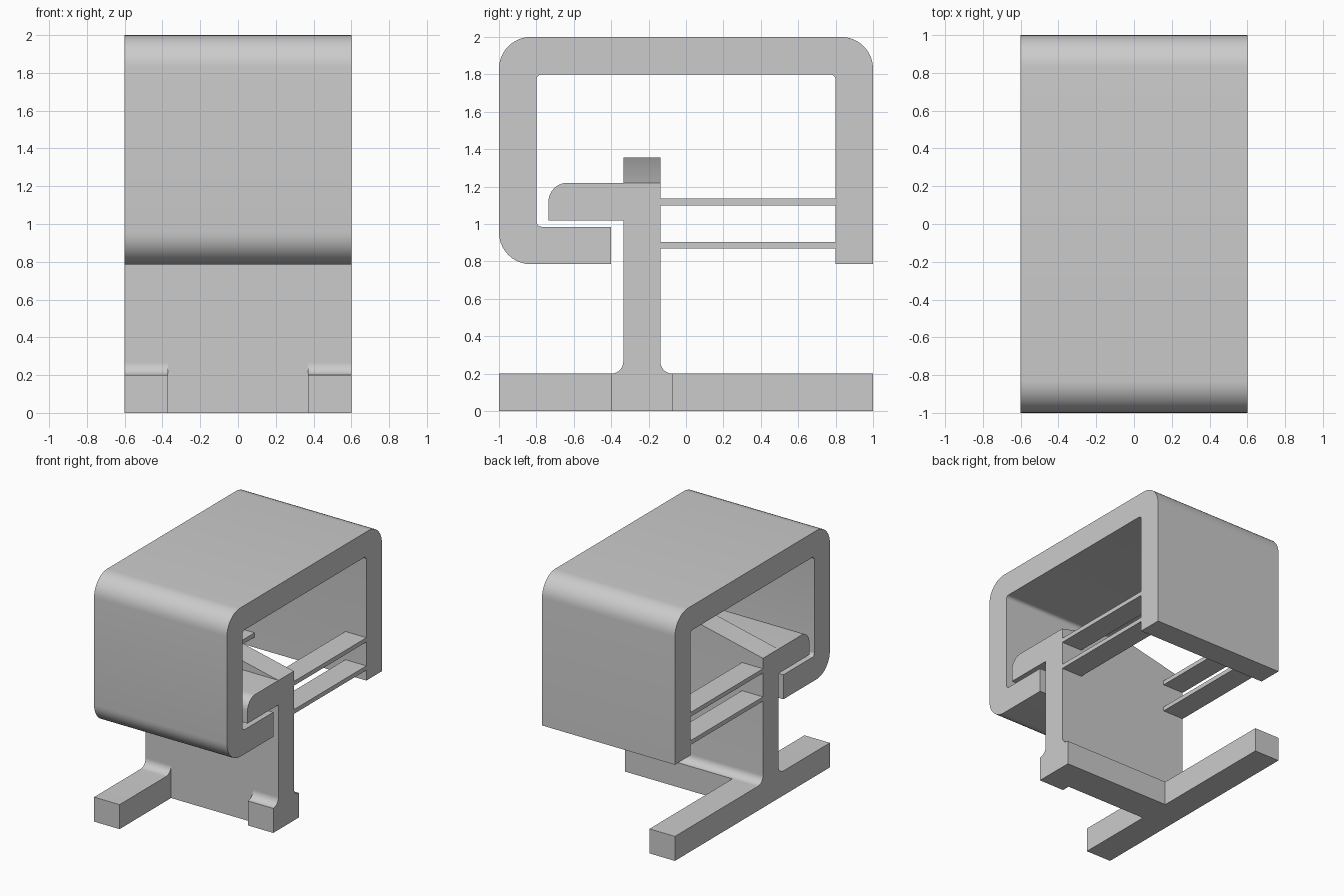
import bpy
import bmesh
from math import sin, cos, pi, radians
from mathutils import Vector

if "Cube" in bpy.data.objects:
    bpy.data.objects.remove(bpy.data.objects["Cube"])

grey = bpy.data.materials.new("plain_grey")
grey.use_nodes = True
grey.diffuse_color = (0.6, 0.6, 0.6, 1)
grey.node_tree.nodes["Principled BSDF"].inputs["Base Color"].default_value = (0.6, 0.6, 0.6, 1)

HALF = 0.6          # half width of the whole part
LEG_IN = 0.37       # inner side of the feet
FRONT, BACK = -0.335, -0.137   # faces of the upright wall


def rounded(points, steps=10):
    """Outline from (a, b, radius) corners; right-angle corners get arcs."""
    out = []
    for i, (a, b, r) in enumerate(points):
        p = Vector((a, b))
        if r == 0:
            out.append(p)
            continue
        before = points[i - 1]
        after = points[(i + 1) % len(points)]
        u = (Vector(before[:2]) - p).normalized()
        v = (Vector(after[:2]) - p).normalized()
        centre = p + r * (u + v)
        for k in range(steps + 1):
            t = k / steps * pi / 2
            out.append(centre - r * (v * cos(t) + u * sin(t)))
    return out


def extrude(name, points, start, end, axis="x"):
    """Sweep an outline (y, z along x, or x, z along y)."""
    bm = bmesh.new()

    def place(p):
        return (start, p.x, p.y) if axis == "x" else (p.x, start, p.y)

    face = bm.faces.new([bm.verts.new(place(p)) for p in rounded(points)])
    moved = bmesh.ops.extrude_face_region(bm, geom=[face])["geom"]
    shift = (end - start, 0, 0) if axis == "x" else (0, end - start, 0)
    bmesh.ops.translate(bm, vec=shift,
                        verts=[g for g in moved if isinstance(g, bmesh.types.BMVert)])
    bmesh.ops.recalc_face_normals(bm, faces=bm.faces)
    mesh = bpy.data.meshes.new(name)
    bm.to_mesh(mesh)
    bm.free()
    mesh.materials.append(grey)
    obj = bpy.data.objects.new(name, mesh)
    bpy.context.collection.objects.link(obj)
    bpy.ops.object.select_all(action="DESELECT")
    obj.select_set(True)
    bpy.context.view_layer.objects.active = obj
    bpy.ops.object.shade_smooth_by_angle(angle=radians(30))
    return obj


def box_outline(y0, y1, z0, z1):
    return [(y0, z0, 0), (y1, z0, 0), (y1, z1, 0), (y0, z1, 0)]


# Outer wrap-around frame with a lip at the lower front
extrude("outer_frame", [
    (1, 0.785, 0), (1, 2, 0.17), (-1, 2, 0.17), (-1, 0.785, 0.17),
    (-0.4, 0.785, 0), (-0.4, 0.985, 0), (-0.8, 0.985, 0.03),
    (-0.8, 1.8, 0.03), (0.8, 1.8, 0.03), (0.8, 0.785, 0)], -HALF, HALF)

# Upright wall with forward hook and rear ledge
extrude("wall_and_hook", [
    (-0.07, 0, 0), (-0.07, 0.2, 0), (BACK, 0.2, 0.065), (BACK, 1.22, 0),
    (-0.735, 1.22, 0.1), (-0.735, 1.02, 0), (FRONT, 1.02, 0),
    (FRONT, 0, 0)], -HALF, HALF)

# Shallow peaked ridge on top of the wall
extrude("ridge", [(-HALF, 1.22, 0), (HALF, 1.22, 0), (0, 1.355, 0)],
        FRONT, BACK, axis="y")

# Front feet: long on the right, short on the left
for name, tip, x0, x1 in (("right_front_leg", -1, -HALF, -LEG_IN),
                          ("left_front_foot", -0.402, LEG_IN, HALF)):
    extrude(name, [(tip, 0, 0), (tip, 0.2, 0), (FRONT, 0.2, 0.065),
                   (FRONT, 0.27, 0), (FRONT, 0, 0)], x0, x1)

# Long rear leg
extrude("right_rear_leg", box_outline(-0.07, 1, 0, 0.2), -HALF, -LEG_IN)

# Thin flexible strips joining the wall to the frame
for side, x0, x1 in (("right", -HALF, -0.41), ("left", 0.41, HALF)):
    for level, z in (("lower", 0.87), ("upper", 1.1)):
        extrude(f"{side}_{level}_strip", box_outline(BACK, 0.8, z, z + 0.035), x0, x1)
